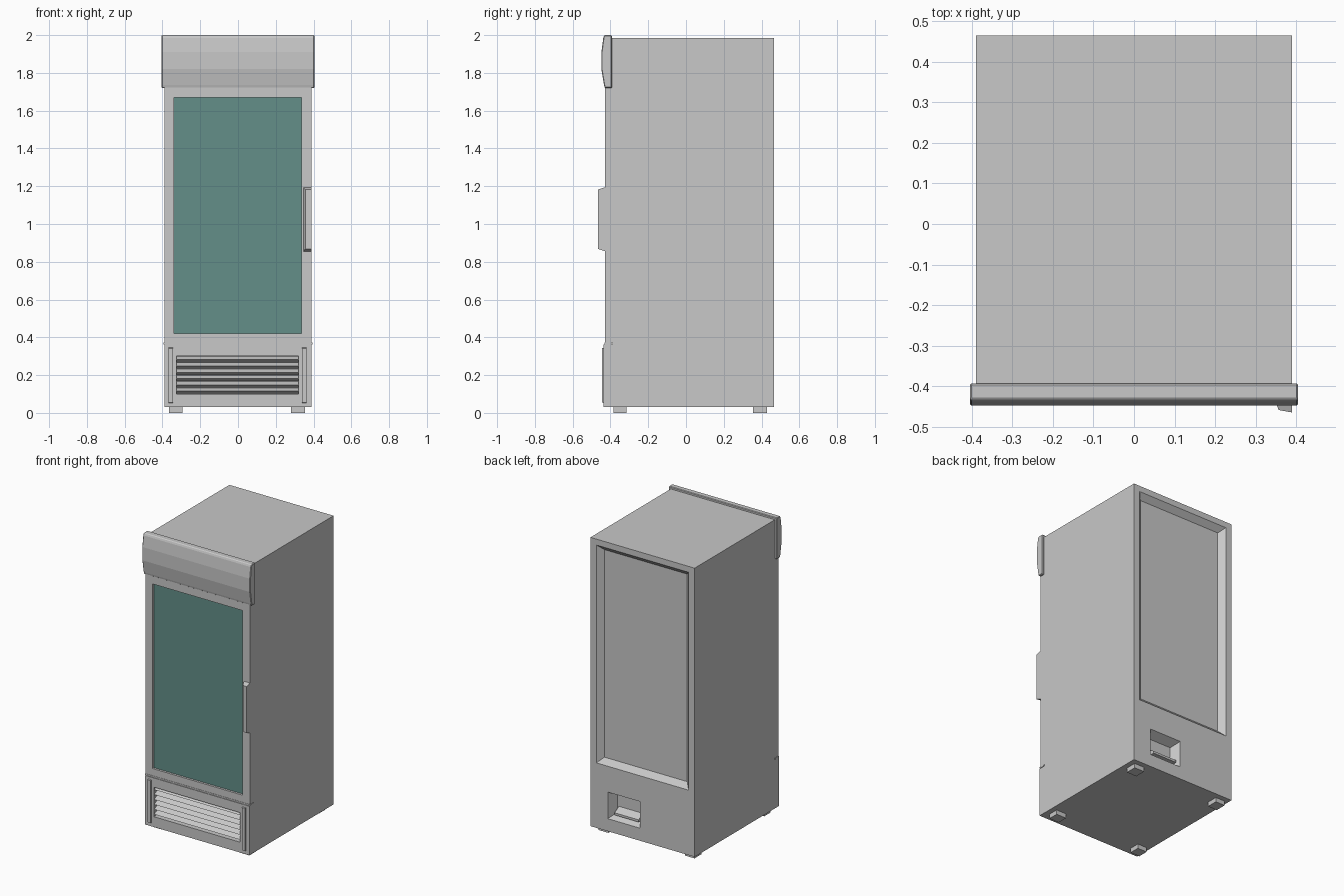
import bpy, bmesh

cube = bpy.data.objects.get("Cube")
if cube:
    bpy.data.objects.remove(cube, do_unlink=True)


def material(name, rgb):
    m = bpy.data.materials.new(name)
    m.use_nodes = True
    color = (*rgb, 1)
    m.diffuse_color = color
    m.node_tree.nodes["Principled BSDF"].inputs["Base Color"].default_value = color
    return m


GREY = material("light_grey", (0.58, 0.58, 0.58))
GLASS = material("green_glass", (0.125, 0.275, 0.25))


def loft(name, ring_a, ring_b, mat=GREY):
    """Closed solid between two matching rings of points."""
    bm = bmesh.new()
    a = [bm.verts.new(p) for p in ring_a]
    b = [bm.verts.new(p) for p in ring_b]
    bm.faces.new(a)
    bm.faces.new(b)
    for i in range(len(a)):
        j = (i + 1) % len(a)
        bm.faces.new((a[i], a[j], b[j], b[i]))
    bmesh.ops.recalc_face_normals(bm, faces=bm.faces)
    mesh = bpy.data.meshes.new(name)
    bm.to_mesh(mesh)
    bm.free()
    mesh.materials.append(mat)
    obj = bpy.data.objects.new(name, mesh)
    bpy.context.collection.objects.link(obj)
    return obj


def rect(x, z, y, grow=0):
    (x0, x1), (z0, z1) = x, z
    x0, x1, z0, z1 = x0 - grow, x1 + grow, z0 - grow, z1 + grow
    return [(x0, y, z0), (x1, y, z0), (x1, y, z1), (x0, y, z1)]


def box(name, x, y, z, mat=GREY):
    return loft(name, rect(x, z, y[0]), rect(x, z, y[1]), mat)


def extrude_x(name, profile, x0, x1):
    return loft(name, [(x0, y, z) for y, z in profile], [(x1, y, z) for y, z in profile])


def recess(target, x, z, y, depth, slope=0):
    """Cut a pocket into the front (y < 0) or back face, narrowing by slope."""
    out = 1 if y > 0 else -1
    eps = 0.01
    cutter = loft("cutter", rect(x, z, y + out * eps, slope * eps),
                  rect(x, z, y - out * depth, -slope * depth))
    cutter.hide_render = True
    mod = target.modifiers.new("cut", "BOOLEAN")
    mod.operation, mod.solver, mod.object = "DIFFERENCE", "EXACT", cutter
    bpy.context.view_layer.objects.active = target
    bpy.ops.object.modifier_apply(modifier=mod.name)
    bpy.data.objects.remove(cutter, do_unlink=True)


WIDE = (-0.39, 0.39)

# Cabinet with a large bevelled back recess and a small service pocket
cabinet = box("cabinet", WIDE, (-0.39, 0.465), (0.03, 1.985))
recess(cabinet, (-0.345, 0.345), (0.47, 1.945), 0.465, 0.035, 1)
recess(cabinet, (0.02, 0.26), (0.115, 0.295), 0.465, 0.06, 0.5)
extrude_x("service_pocket_ledge", [(0.40, 0.19), (0.45, 0.16), (0.45, 0.145), (0.40, 0.145)], 0.04, 0.22)

# Door frame and glass
GLASS_X, GLASS_Z = (-0.34, 0.335), (0.42, 1.67)
door = box("door_frame", WIDE, (-0.43, -0.39), (0.372, 1.985))
recess(door, GLASS_X, GLASS_Z, -0.43, 0.02)
box("door_glass", GLASS_X, (-0.415, -0.409), GLASS_Z, GLASS)

# Hinge plate in the seam below the door
box("hinge_plate", (-0.394, 0.394), (-0.432, -0.395), (0.362, 0.372))

# Lower panel with louvred grille
GRILLE_X, GRILLE_Z = (-0.325, 0.32), (0.10, 0.30)
panel = box("lower_panel", WIDE, (-0.436, -0.39), (0.03, 0.362))
recess(panel, GRILLE_X, GRILLE_Z, -0.436, 0.036)
SLATS = 6
pitch = (GRILLE_Z[1] - GRILLE_Z[0]) / SLATS
for i in range(SLATS):
    z = GRILLE_Z[0] + i * pitch
    extrude_x(f"grille_slat_{i + 1}",
              [(-0.398, z), (-0.433, z + pitch * 0.45), (-0.398, z + pitch)], *GRILLE_X)

# Upright trims beside the grille
for side, x in (("right", (-0.37, -0.342)), ("left", (0.337, 0.365))):
    loft(f"{side}_trim", rect(x, (0.05, 0.347), -0.43),
         rect((x[0] + 0.003, x[1] - 0.003), (0.055, 0.342), -0.444))

# Header sign box
header = extrude_x("header", [(-0.393, 2.0), (-0.432, 2.0), (-0.438, 1.985), (-0.448, 1.91),
                              (-0.448, 1.82), (-0.434, 1.735), (-0.43, 1.72), (-0.393, 1.72)],
                   -0.405, 0.405)
bevel = header.modifiers.new("soft_edges", "BEVEL")
bevel.width, bevel.segments = 0.004, 1

# Tapered door handle, flush with the door's left edge
loft("door_handle", rect((0.345, 0.39), (0.855, 1.195), -0.428),
     [(0.357, -0.459, 0.868), (0.39, -0.465, 0.868), (0.39, -0.465, 1.182), (0.357, -0.459, 1.182)])

# Feet
for side, x in (("right", (-0.365, -0.295)), ("left", (0.28, 0.355))):
    for end, y in (("front", (-0.385, -0.315)), ("back", (0.355, 0.43))):
        box(f"{end}_{side}_foot", x, y, (0, 0.035))
